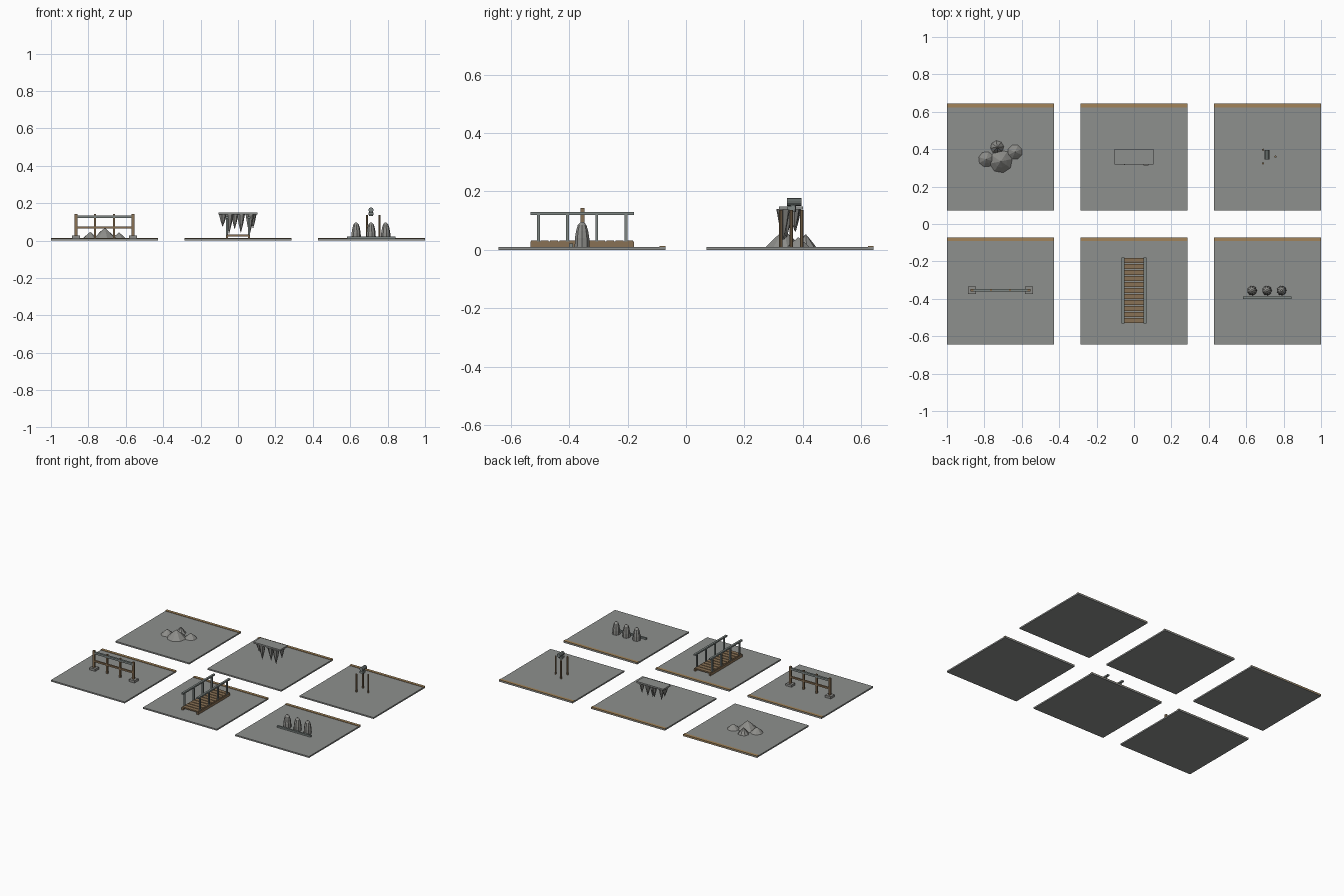
import bpy, math
from mathutils import Vector

if "Cube" in bpy.data.objects:
    bpy.data.objects.remove(bpy.data.objects["Cube"])


def material(name, r, g, b):
    m = bpy.data.materials.new(name)
    m.diffuse_color = (r, g, b, 1)
    m.use_nodes = True
    m.node_tree.nodes["Principled BSDF"].inputs["Base Color"].default_value = m.diffuse_color
    return m


SLATE = material("slate_grey", 0.27, 0.28, 0.27)
STONE = material("stone_grey", 0.27, 0.27, 0.255)
METAL = material("metal_grey", 0.21, 0.24, 0.23)
WOOD = material("brown_wood", 0.25, 0.165, 0.09)
TAN = material("tan_edge", 0.36, 0.23, 0.10)
TOP = 0.010  # top surface of the tiles


def finish(name, mat):
    ob = bpy.context.object
    ob.name = name
    ob.data.materials.append(mat)
    return ob


def box(name, mat, x0, x1, y0, y1, z0, z1):
    bpy.ops.mesh.primitive_cube_add(
        size=1, location=((x0 + x1) / 2, (y0 + y1) / 2, (z0 + z1) / 2))
    ob = finish(name, mat)
    ob.scale = (x1 - x0, y1 - y0, z1 - z0)
    return ob


def rod(name, mat, a, b, r, sides=8):
    a, b = Vector(a), Vector(b)
    bpy.ops.mesh.primitive_cylinder_add(
        vertices=sides, radius=r, depth=(b - a).length, location=(a + b) / 2)
    ob = finish(name, mat)
    ob.rotation_euler = (b - a).to_track_quat('Z', 'Y').to_euler()
    return ob


def lathe(name, mat, x, y, profile, sides=8, turn=0.0):
    verts, faces = [], []
    for r, z in profile:
        for i in range(sides):
            t = turn + 2 * math.pi * i / sides
            verts.append((r * math.cos(t), r * math.sin(t), z))
    for k in range(len(profile) - 1):
        for i in range(sides):
            j = (i + 1) % sides
            a, b = k * sides, (k + 1) * sides
            faces.append((a + i, a + j, b + j, b + i))
    faces.append(tuple(reversed(range(sides))))
    faces.append(tuple(range(len(verts) - sides, len(verts))))
    me = bpy.data.meshes.new(name)
    me.from_pydata(verts, [], faces)
    me.materials.append(mat)
    ob = bpy.data.objects.new(name, me)
    ob.location = (x, y, 0)
    bpy.context.collection.objects.link(ob)
    return ob


# Six display tiles, each with a tan strip along its back edge
H = 0.286
for cy in (-0.357, 0.357):
    for cx in (-0.714, 0.0, 0.714):
        box("tile", SLATE, cx - H, cx + H, cy - H, cy + H, 0, TOP)
        box("tile_back_strip", TAN, cx - H, cx + H, cy + H - 0.02, cy + H, 0.004, 0.013)

# Fence with footed end posts
FX, FY = -0.714, -0.354
for i in range(4):
    x = FX - 0.152 + i * 0.1015
    end = i in (0, 3)
    w = 0.007 if end else 0.0055
    box("fence_post", WOOD, x - w, x + w, FY - w, FY + w, TOP, 0.143)
    if end:
        box("fence_foot", STONE, x - 0.022, x + 0.022, FY - 0.021, FY + 0.021, TOP, 0.026)
box("fence_top_rail", METAL, FX - 0.155, FX + 0.155, FY - 0.007, FY + 0.007, 0.121, 0.135)
box("fence_lower_rail", WOOD, FX - 0.155, FX + 0.155, FY - 0.006, FY + 0.006, 0.065, 0.076)

# Footbridge: side beams, planks, posts and handrails
BY0, BY1 = -0.533, -0.179
for s in (-1, 1):
    x = s * 0.059
    box("bridge_beam", WOOD, x - 0.006, x + 0.006, BY0, BY1, TOP, 0.028)
    box("bridge_handrail", METAL, x - 0.007, x + 0.007, BY0, BY1, 0.119, 0.129)
    for i in range(4):
        y = -0.506 + i * 0.1
        box("bridge_post", METAL, x - 0.005, x + 0.005, y - 0.005, y + 0.005, 0.02, 0.121)
N = 11
step = (BY1 - BY0) / N
for i in range(N):
    y = BY0 + (i + 0.5) * step
    box("bridge_plank", WOOD, -0.06, 0.06, y - 0.0135, y + 0.0135, 0.023, 0.032)

# Three pointed stone domes behind a low kerb
for x in (0.631, 0.711, 0.789):
    lathe("stone_dome", STONE, x, -0.356,
          [(0.026, TOP), (0.025, 0.04), (0.021, 0.065), (0.015, 0.085), (0.005, 0.096)], 9)
box("dome_kerb", METAL, 0.582, 0.842, -0.401, -0.388, TOP, 0.021)

# Rubble mounds
for x, y, r, h, turn in ((-0.712, 0.335, 0.062, 0.066, 0.2), (-0.79, 0.346, 0.042, 0.045, 0.5),
                         (-0.732, 0.410, 0.036, 0.052, 0.1), (-0.636, 0.385, 0.040, 0.042, 0.4)):
    lathe("rubble_mound", STONE, x, y, [(r, TOP), (r * 0.55, TOP + (h - TOP) * 0.5), (0.002, h)], 8, turn)

# Hanging spikes under a slab
box("spike_slab", SLATE, -0.105, 0.103, 0.319, 0.401, 0.138, 0.149)
for x, y, r, tip in ((-0.082, 0.352, 0.022, 0.075), (-0.048, 0.338, 0.023, 0.036),
                     (-0.018, 0.375, 0.020, 0.062), (0.015, 0.345, 0.022, 0.042),
                     (0.062, 0.333, 0.024, 0.034), (0.080, 0.372, 0.019, 0.066)):
    lathe("hanging_spike", STONE, x, y, [(0.001, tip), (r * 0.6, tip + (0.14 - tip) * 0.5), (r, 0.14)], 7)

# Tripod of wooden poles with a raised pipe head
for x, y in ((0.690, 0.397), (0.690, 0.324), (0.757, 0.360)):
    rod("tripod_pole", WOOD, (x, y, TOP), (x, y, 0.136), 0.006)
rod("head_stem", METAL, (0.711, 0.367, 0.130), (0.711, 0.367, 0.165), 0.010)
rod("pipe_head", METAL, (0.711, 0.346, 0.164), (0.711, 0.396, 0.164), 0.0135, 10)
box("head_clamp", METAL, 0.698, 0.724, 0.347, 0.375, 0.136, 0.150)
